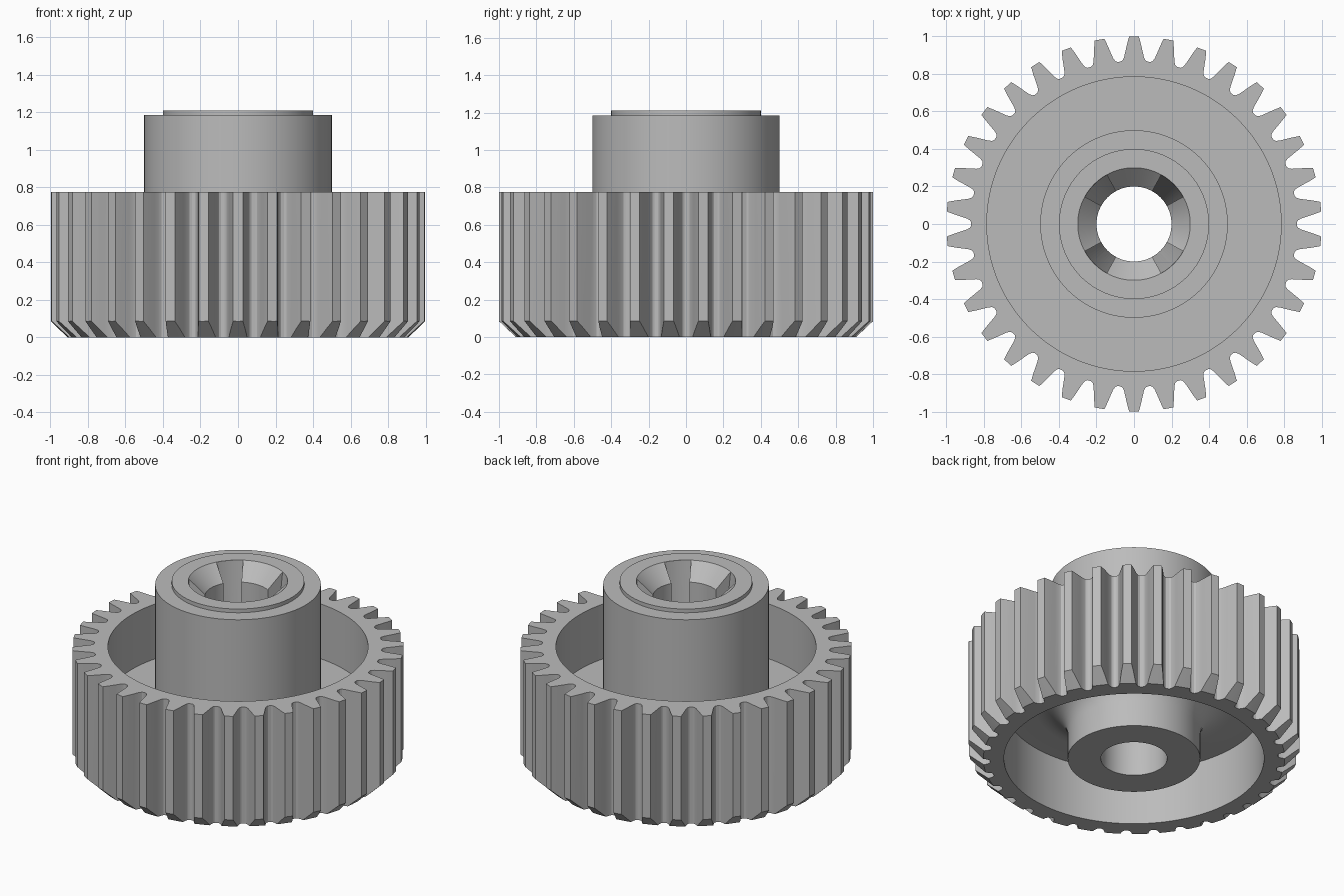
import bpy, bmesh
from math import sin, cos, pi, radians

cube = bpy.data.objects.get("Cube")
if cube:
    bpy.data.objects.remove(cube)

TEETH, HEIGHT = 34, 0.775

steel = bpy.data.materials.new("plain grey metal")
steel.use_nodes = True
grey = (0.5, 0.5, 0.5, 1)
steel.diffuse_color = grey
steel.node_tree.nodes["Principled BSDF"].inputs["Base Color"].default_value = grey


def finish(name, bm):
    bmesh.ops.recalc_face_normals(bm, faces=bm.faces)
    mesh = bpy.data.meshes.new(name)
    bm.to_mesh(mesh)
    bm.free()
    mesh.materials.append(steel)
    obj = bpy.data.objects.new(name, mesh)
    bpy.context.collection.objects.link(obj)
    return obj


def lathe(name, profile, steps=128, start=0, sweep=2 * pi):
    """Spin a closed (radius, height) profile; partial sweeps get end caps."""
    bm = bmesh.new()
    full = sweep > 6.28
    rings = []
    for i in range(steps if full else steps + 1):
        a = start + sweep * i / steps
        rings.append([bm.verts.new((r * cos(a), r * sin(a), z)) for r, z in profile])
    n = len(profile)
    for i in range(steps):
        p, q = rings[i], rings[(i + 1) % len(rings)]
        for j in range(n):
            k = (j + 1) % n
            bm.faces.new((p[j], p[k], q[k], q[j]))
    if not full:
        bm.faces.new(rings[0])
        bm.faces.new(rings[-1])
    return finish(name, bm)


def boolean(obj, cutter, operation):
    mod = obj.modifiers.new(operation.lower(), "BOOLEAN")
    mod.operation, mod.solver, mod.object = operation, "EXACT", cutter
    bpy.context.view_layer.objects.active = obj
    bpy.ops.object.modifier_apply(modifier=mod.name)
    bpy.data.objects.remove(cutter)


# Toothed rim: extruded outline, trimmed to a ring with a chamfered lower edge
flank = [(0.866, 0.071), (0.873, 0.061), (0.89, 0.053), (0.92, 0.046), (0.96, 0.037), (1.0, 0.026)]
tooth = [(r, -w) for r, w in flank] + [(r, w) for r, w in reversed(flank)]
bm = bmesh.new()
outline = []
for t in range(TEETH):
    a = pi / 2 - 2 * pi * t / TEETH
    for r, w in tooth:
        outline.append(bm.verts.new((r * cos(a) + w * sin(a), r * sin(a) - w * cos(a), -0.1)))
base = bm.faces.new(outline)
top = bmesh.ops.extrude_face_region(bm, geom=[base])["geom"]
bmesh.ops.translate(bm, vec=(0, 0, HEIGHT + 0.2),
                    verts=[v for v in top if isinstance(v, bmesh.types.BMVert)])
rim = finish("toothed_rim", bm)
envelope = lathe("rim_envelope", [(0.785, 0), (0.91, 0), (1.02, 0.104),
                                  (1.02, HEIGHT), (0.785, HEIGHT)])
boolean(rim, envelope, "INTERSECT")

# Hub and web: stepped top, countersunk bore, filleted underside
fillet = [(0.6 - 0.2 * cos(a), 0.17 + 0.2 * sin(a))
          for a in (i * pi / 16 for i in range(9))]
hub = lathe("hub_and_web", [(0.2, 0), (0.4, 0)] + fillet +
            [(0.79, 0.37), (0.79, 0.41), (0.5, 0.41), (0.5, 1.185), (0.4, 1.185),
             (0.4, 1.21), (0.3, 1.21), (0.2, 1.11)])

# Four tapered slots in the bore, on the diagonals
for k in range(4):
    slot = lathe("slot_cutter", [(0.12, 0.2), (0.2, 0.2), (0.3, 1.215), (0.12, 1.215)],
                 12, radians(45 + 90 * k - 16), radians(32))
    boolean(hub, slot, "DIFFERENCE")

# Smooth round surfaces, crisp edges
for obj in (rim, hub):
    bpy.ops.object.select_all(action="DESELECT")
    obj.select_set(True)
    bpy.context.view_layer.objects.active = obj
    bpy.ops.object.shade_smooth_by_angle(angle=radians(20))
